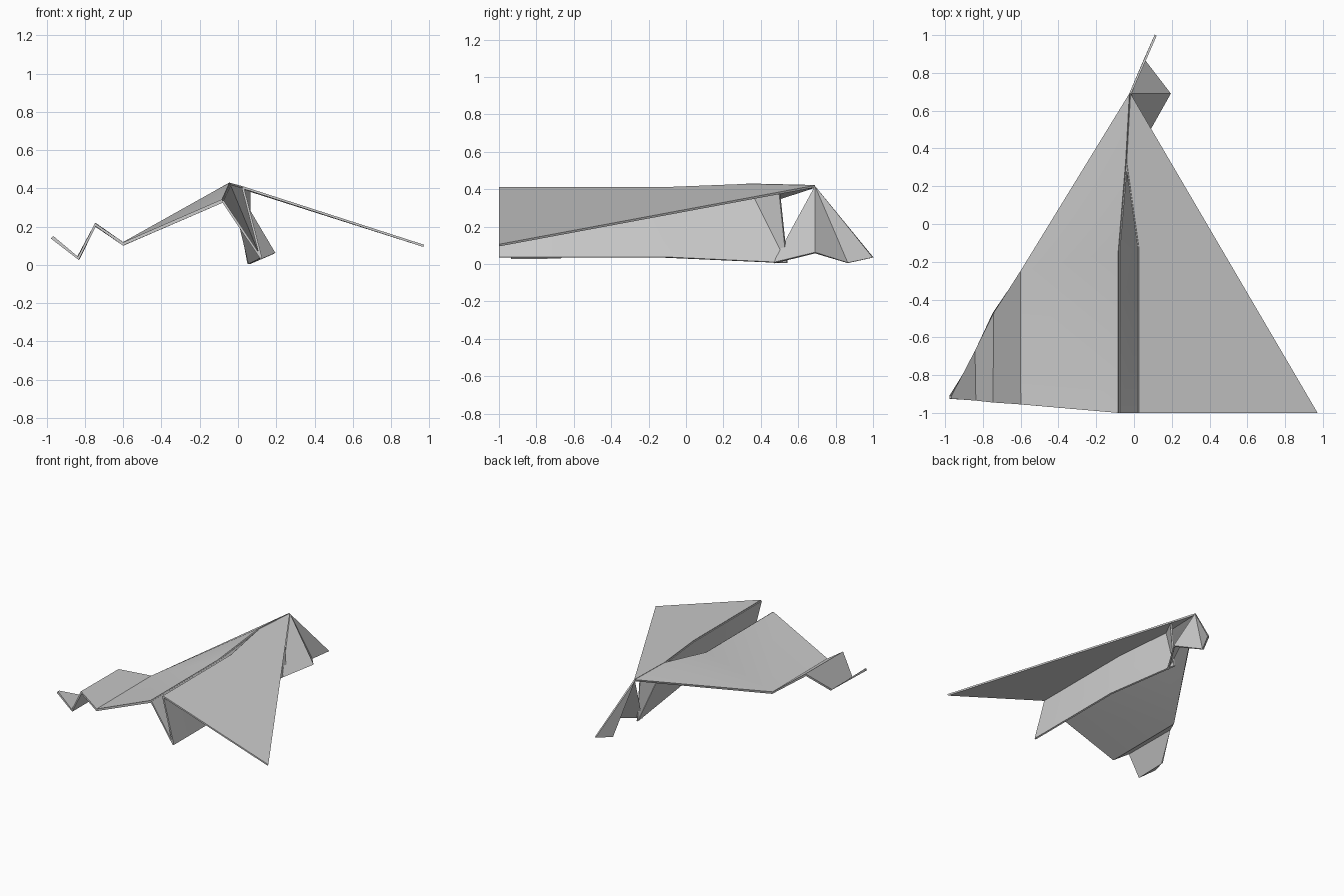
import bpy, bmesh, math

if "Cube" in bpy.data.objects:
    bpy.data.objects.remove(bpy.data.objects["Cube"])

# Key fold points of the paper sheet
nose = (-0.02, 0.69, 0.415)
ridge = (-0.04, 0.33, 0.423)
right_tip = (0.97, -1.0, 0.10)
right_in, right_in_tail = (0.025, -0.13, 0.405), (0.025, -1.0, 0.405)
left_in, left_in_tail = (-0.08, -0.14, 0.335), (-0.08, -1.0, 0.335)
keel_tail, keel_mid, keel_front = (0.12, -1.0, 0.037), (0.12, -0.12, 0.037), (0.06, 0.54, 0.006)
keel_top = (0.06, 0.50, 0.385)


def sheet(name, faces, thickness=0.012, angle=40):
    """Thin folded sheet; faces are given as lists of points."""
    bm = bmesh.new()
    for pts in faces:
        bm.faces.new([bm.verts.new(p) for p in pts])
    bmesh.ops.remove_doubles(bm, verts=bm.verts, dist=0.0005)
    bmesh.ops.recalc_face_normals(bm, faces=bm.faces)
    me = bpy.data.meshes.new(name)
    bm.to_mesh(me)
    bm.free()
    ob = bpy.data.objects.new(name, me)
    bpy.context.collection.objects.link(ob)
    mod = ob.modifiers.new("thickness", 'SOLIDIFY')
    mod.thickness = thickness
    mod.offset = 0
    bpy.ops.object.select_all(action='DESELECT')
    ob.select_set(True)
    bpy.context.view_layer.objects.active = ob
    bpy.ops.object.modifier_apply(modifier=mod.name)
    bpy.ops.object.shade_smooth_by_angle(angle=math.radians(angle))
    return ob


# Right wing: one straight panel up to the ridge
sheet("right_wing", [
    [nose, ridge, right_in],
    [nose, right_in, right_in_tail, right_tip],
])

# Left wing: pleated columns (x, z, leading y, trailing y)
cols = [(-0.972, 0.145, -0.91, -0.925), (-0.835, 0.035, -0.67, -0.935),
        (-0.745, 0.21, -0.47, -0.945), (-0.60, 0.11, -0.25, -0.955)]
lead = [(x, f, z) for x, z, f, t in cols]
trail = [(x, t, z) for x, z, f, t in cols]
panels = [[lead[i], lead[i + 1], trail[i + 1], trail[i]] for i in range(3)]
panels += [[lead[3], left_in, left_in_tail, trail[3]],
           [lead[3], ridge, left_in], [lead[3], nose, ridge]]
sheet("left_wing", panels, 0.018)

# Keel: two walls meeting in an open V
for name, inner, tail in (("keel_right_wall", right_in, right_in_tail),
                          ("keel_left_wall", left_in, left_in_tail)):
    sheet(name, [[tail, inner, keel_mid, keel_tail],
                 [inner, ridge, keel_mid], [ridge, keel_front, keel_mid]])
sheet("keel_front_wall", [[ridge, keel_top, keel_front]])

# Head: fan of facets folded down from the nose
rim = [(0.115, 1.0, 0.035), (0.055, 0.865, 0.006), (0.19, 0.69, 0.06), (0.065, 0.47, 0.006)]
sheet("head", [[nose, a, b] for a, b in zip(rim, rim[1:])], angle=60)
